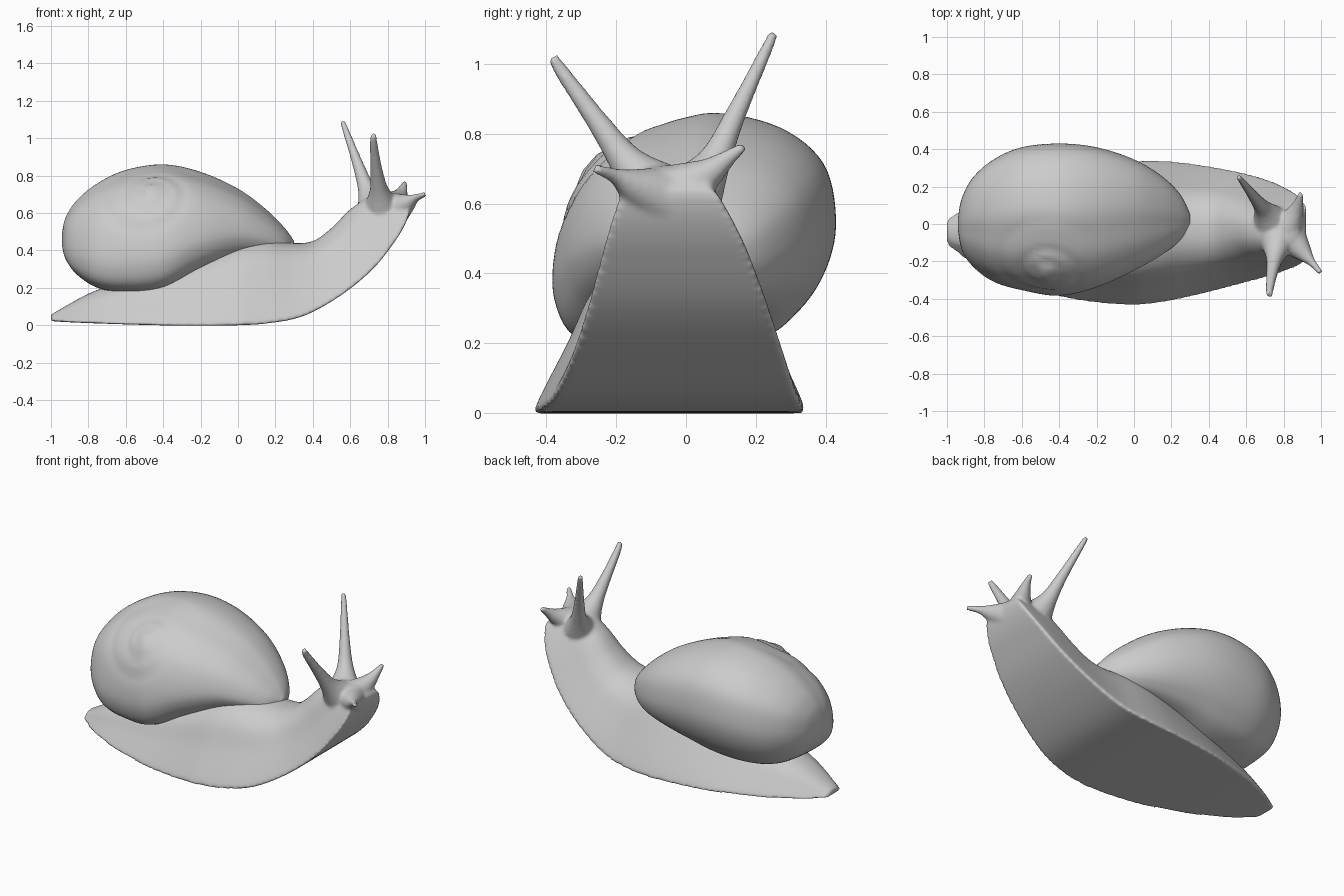
import bpy
import bmesh
import math
from mathutils import Vector

default_cube = bpy.data.objects.get("Cube")
if default_cube:
    bpy.data.objects.remove(default_cube, do_unlink=True)

GREY = (0.6, 0.6, 0.6, 1)
material = bpy.data.materials.new("soft grey")
material.use_nodes = True
material.diffuse_color = GREY
material.node_tree.nodes["Principled BSDF"].inputs["Base Color"].default_value = GREY


def smooth_points(points, steps, closed=False):
    """Catmull-Rom interpolation through points of any dimension."""
    count = len(points)
    result = []

    def pick(i):
        return points[i % count] if closed else points[max(0, min(count - 1, i))]

    for i in range(count if closed else count - 1):
        around = list(zip(pick(i - 1), pick(i), pick(i + 1), pick(i + 2)))
        for s in range(steps):
            t = s / steps
            result.append(tuple(
                b + 0.5 * t * (c - a + t * (2 * a - 5 * b + 4 * c - d + t * (3 * (b - c) + d - a)))
                for a, b, c, d in around))
    if not closed:
        result.append(tuple(points[-1]))
    return result


def loft(name, rings):
    """Skin a list of equal rings, cap both ends and shade smooth."""
    bm = bmesh.new()
    loops = [[bm.verts.new(p) for p in ring] for ring in rings]
    for lower, upper in zip(loops, loops[1:]):
        for i in range(len(lower)):
            j = (i + 1) % len(lower)
            bm.faces.new((lower[i], lower[j], upper[j], upper[i]))
    bm.faces.new(loops[0])
    bm.faces.new(loops[-1])
    bmesh.ops.recalc_face_normals(bm, faces=bm.faces)
    mesh = bpy.data.meshes.new(name)
    bm.to_mesh(mesh)
    bm.free()
    mesh.materials.append(material)
    obj = bpy.data.objects.new(name, mesh)
    bpy.context.collection.objects.link(obj)
    bpy.ops.object.select_all(action="DESELECT")
    obj.select_set(True)
    bpy.context.view_layer.objects.active = obj
    bpy.ops.object.shade_smooth_by_angle(angle=math.radians(60))
    return obj


def tentacle(name, path):
    """Tapered feeler; path points hold x, y, z and radius."""
    points = smooth_points(path, 4)
    axis = (Vector(path[-1][:3]) - Vector(path[0][:3])).normalized()
    side = axis.orthogonal().normalized()
    other = axis.cross(side)
    rings = []
    for x, y, z, r in points:
        angles = [math.tau * k / 16 for k in range(16)]
        rings.append([Vector((x, y, z)) + r * (math.cos(a) * side + math.sin(a) * other)
                      for a in angles])
    return loft(name, rings)


# Body with flat foot: sole x, sole z, top x, top z, right y, left y
body_stations = [
    (-1, 0.025, -1, 0.055, -0.095, 0.015),
    (-0.97, 0.02, -0.97, 0.075, -0.14, 0.05),
    (-0.75, 0.01, -0.75, 0.19, -0.27, 0.17),
    (-0.4, 0, -0.4, 0.3, -0.385, 0.28),
    (-0.05, 0, -0.05, 0.43, -0.43, 0.33),
    (0.15, 0.01, 0.12, 0.46, -0.415, 0.335),
    (0.35, 0.05, 0.28, 0.44, -0.375, 0.315),
    (0.55, 0.16, 0.4, 0.45, -0.325, 0.28),
    (0.72, 0.3, 0.5, 0.52, -0.28, 0.235),
    (0.84, 0.45, 0.6, 0.62, -0.24, 0.18),
    (0.9, 0.555, 0.71, 0.69, -0.21, 0.13),
    (0.92, 0.63, 0.83, 0.71, -0.18, 0.085),
    (0.9, 0.66, 0.88, 0.695, -0.13, 0.04),
]
body_profile = smooth_points([
    (0.96, 0), (1, 0.04), (0.77, 0.45), (0.56, 0.77), (0.3, 0.95), (0, 1),
    (-0.32, 0.95), (-0.58, 0.77), (-0.76, 0.45), (-1, 0.04), (-0.96, 0)], 4)
body_rings = []
for bx, bz, tx, tz, y0, y1 in smooth_points(body_stations, 6):
    body_rings.append([(bx + v * (tx - bx), (y0 + y1 + u * (y1 - y0)) / 2, bz + v * (tz - bz))
                       for u, v in body_profile])
body = loft("body", body_rings)

# Feelers: two long eye stalks and two short ones, with flared roots
feelers = [
    tentacle("right_eye_stalk", [(0.77, -0.09, 0.64, 0.1), (0.755, -0.17, 0.72, 0.052),
                                 (0.74, -0.25, 0.83, 0.033), (0.725, -0.35, 0.97, 0.022),
                                 (0.725, -0.383, 1.02, 0.016)]),
    tentacle("left_eye_stalk", [(0.73, 0.01, 0.63, 0.1), (0.69, 0.08, 0.72, 0.05),
                                (0.645, 0.14, 0.85, 0.031), (0.58, 0.225, 1.03, 0.019),
                                (0.558, 0.252, 1.09, 0.015)]),
    tentacle("right_short_feeler", [(0.85, -0.09, 0.625, 0.085), (0.91, -0.16, 0.655, 0.047),
                                    (0.95, -0.205, 0.68, 0.023), (0.998, -0.26, 0.7, 0.015)]),
    tentacle("left_short_feeler", [(0.83, 0, 0.65, 0.075), (0.865, 0.07, 0.69, 0.044),
                                   (0.883, 0.12, 0.73, 0.025), (0.892, 0.167, 0.765, 0.014)]),
]

# Fuse the feelers into the head with soft blends
for feeler in feelers:
    feeler.select_set(True)
body.select_set(True)
bpy.context.view_layer.objects.active = body
bpy.ops.object.join()
fuse = body.modifiers.new("fuse", "REMESH")
fuse.mode = "VOXEL"
fuse.voxel_size = 0.009
fuse.use_smooth_shade = True
soften = body.modifiers.new("soften", "SMOOTH")
soften.factor = 0.5
soften.iterations = 9

# Shell: x, right y, left y, bottom z, top z, lift of the right lower edge
shell_stations = [
    (-0.94, -0.04, 0.04, 0.42, 0.5, 0),
    (-0.92, -0.14, 0.14, 0.35, 0.58, 0),
    (-0.86, -0.23, 0.25, 0.27, 0.67, 0),
    (-0.75, -0.31, 0.345, 0.2, 0.76, 0),
    (-0.6, -0.355, 0.41, 0.175, 0.83, 0),
    (-0.4, -0.385, 0.43, 0.175, 0.86, 0.02),
    (-0.2, -0.34, 0.41, 0.2, 0.82, 0.11),
    (0, -0.25, 0.345, 0.23, 0.73, 0.16),
    (0.15, -0.165, 0.255, 0.27, 0.62, 0.13),
    (0.25, -0.085, 0.155, 0.33, 0.52, 0.06),
    (0.3, 0, 0.05, 0.4, 0.45, 0),
]
shell_profile = smooth_points([
    (1, 0.56), (0.91, 0.79), (0.6, 0.94), (0.14, 1), (-0.23, 0.95), (-0.56, 0.86), (-0.83, 0.68),
    (-0.97, 0.43), (-0.98, 0.2), (-0.8, 0.04), (-0.3, 0), (0.43, 0.05), (0.75, 0.18),
    (0.94, 0.36)], 6, True)
shell_rings = []
for x, y0, y1, z0, z1, lift in smooth_points(shell_stations, 8):
    shell_rings.append([(x, (y0 + y1 + u * (y1 - y0)) / 2,
                         z0 + v * (z1 - z0) + lift * (1 - v) * (1 - u) / 2)
                        for u, v in shell_profile])
shell = loft("shell", shell_rings)

# Shallow spiral seam and small raised tip on the right upper side of the shell
apex = Vector((-0.47, -0.25, 0.7))
axis = Vector((0, -0.75, 0.66)).normalized()
across = Vector((1, 0, 0))
up = axis.cross(across)
normals = [v.normal.copy() for v in shell.data.vertices]
for vert, normal in zip(shell.data.vertices, normals):
    offset = vert.co - apex
    a, b = offset.dot(across), offset.dot(up)
    radius = max(math.hypot(a, b), 0.02)
    if normal.dot(axis) > 0.3 and radius < 0.34:
        phase = (math.atan2(b, a) / math.tau + math.log(radius, 2)) % 1
        fade = 1 - (radius / 0.34) ** 2
        seam = 0.01 * math.exp(-((phase - 0.5) / 0.16) ** 2)
        tip = 0.02 * math.exp(-(radius / 0.07) ** 2)
        vert.co += normal * fade * (tip - seam)
